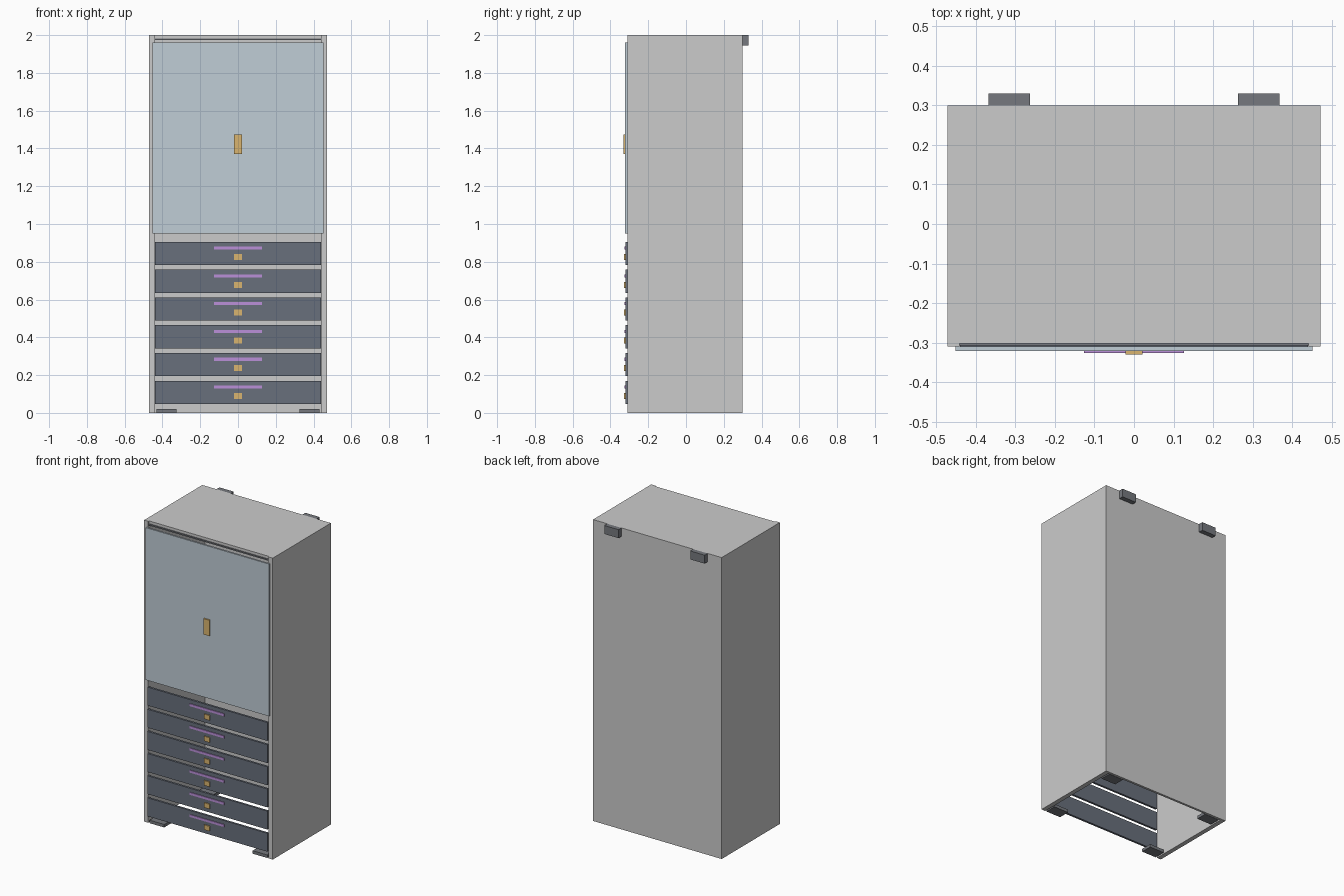
import bpy

if "Cube" in bpy.data.objects:
    bpy.data.objects.remove(bpy.data.objects["Cube"])


def material(name, rgb):
    m = bpy.data.materials.new(name)
    m.diffuse_color = (*rgb, 1)
    m.use_nodes = True
    m.node_tree.nodes["Principled BSDF"].inputs["Base Color"].default_value = m.diffuse_color
    return m


def box(name, x, y, z, mat=None):
    """Axis-aligned box from (min, max) pairs."""
    bpy.ops.mesh.primitive_cube_add(
        size=1, location=[(a + b) / 2 for a, b in (x, y, z)])
    o = bpy.context.object
    o.name = name
    o.scale = [b - a for a, b in (x, y, z)]
    bpy.ops.object.transform_apply(location=False, rotation=False, scale=True)
    if mat:
        o.data.materials.append(mat)
    return o


slate = material("slate", (0.14, 0.16, 0.20))
dark = material("dark_metal", (0.18, 0.19, 0.21))
glass = material("pale_blue", (0.53, 0.61, 0.67))
brass = material("brass", (0.70, 0.46, 0.16))
violet = material("violet", (0.50, 0.28, 0.70))

# Open-bottomed carcass: sides, back and top
for s, side in ((-1, "left"), (1, "right")):
    box(f"{side}_side_panel", sorted((s * 0.442, s * 0.472)), (-0.31, 0.30), (0, 2))
box("back_panel", (-0.442, 0.442), (0.285, 0.30), (0, 2))
box("top_panel", (-0.442, 0.442), (-0.302, 0.285), (1.982, 2))

# Slim bar under the top's front edge
box("top_front_bar", (-0.442, 0.442), (-0.308, -0.29), (1.973, 1.982), dark)

# Upper door with its pull
box("upper_door", (-0.452, 0.452), (-0.322, -0.3102), (0.95, 1.96), glass)
box("door_pull", (-0.021, 0.021), (-0.331, -0.322), (1.37, 1.475), brass)

# Six drawers, each with a bar handle and a small lock plate
for i in range(6):
    z = 0.048 + i * 0.147
    box(f"drawer_front_{i + 1}", (-0.44, 0.44), (-0.321, -0.307), (z, z + 0.122), slate)
    box(f"drawer_handle_{i + 1}", (-0.127, 0.127), (-0.326, -0.321),
        (z + 0.081, z + 0.097), violet)
    box(f"drawer_lock_{i + 1}", (-0.021, 0.021), (-0.328, -0.321),
        (z + 0.026, z + 0.058), brass)

# Feet in the corners and wall brackets at the top of the back
for s, side in ((-1, "left"), (1, "right")):
    fx = sorted((s * 0.325, s * 0.432))
    box(f"front_{side}_foot", fx, (-0.31, -0.235), (0, 0.02), dark)
    box(f"back_{side}_foot", fx, (0.21, 0.283), (0, 0.02), dark)
    box(f"{side}_wall_bracket", sorted((s * 0.263, s * 0.368)), (0.30, 0.331),
        (1.944, 2), dark)
